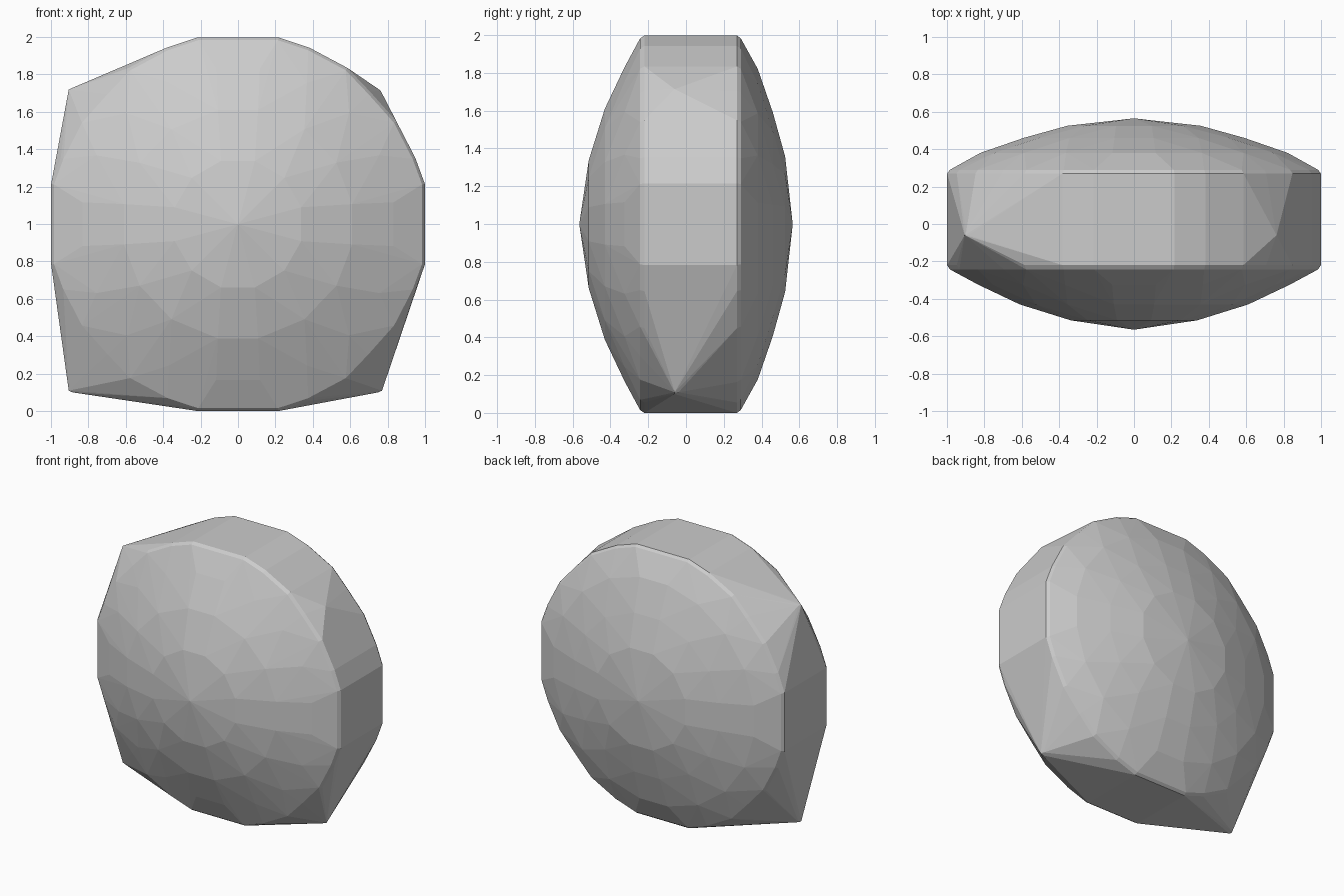
import bpy, bmesh
from math import cos, sin, radians

if "Cube" in bpy.data.objects:
    bpy.data.objects.remove(bpy.data.objects["Cube"])

bm = bmesh.new()


def ring(y, r, angles, scale=None):
    # one mirrored ring of points around the y axis, centred at z = 1
    for i, a in enumerate(angles):
        k = r * (scale[i] if scale else 1)
        x, z = k * cos(radians(a)), k * sin(radians(a))
        for sx in (1, -1):
            for sz in (1, -1):
                bm.verts.new((sx * x, y, 1 + sz * z))


# rim band: faceted wheel with flats at the top, bottom and sides
rim_angles = (12.2, 20.5, 33, 45, 55, 68, 77.8)
rim_radii = (1.022, 1.012, 1.01, 1.0, 1.02, 1.018, 1.022)
for y, r in ((-0.22, 1.0), (-0.243, 0.985), (0.27, 1.0), (0.29, 0.985)):
    ring(y, r, rim_angles, rim_radii)

# shallow domes on front and back
dome_angles = [(15, 45, 75), (10, 32, 55, 80), (8, 26, 45, 64, 82)]
for s, profile in ((-1, ((0.35, 0.515), (0.62, 0.43), (0.84, 0.325))),
                   (1, ((0.37, 0.525), (0.60, 0.46), (0.83, 0.38)))):
    bm.verts.new((0, s * 0.565, 1))
    for (r, y), angles in zip(profile, dome_angles):
        ring(s * y, r, angles)

# pointed corners, slightly blunted
for x, z, sx, sz in ((-0.905, 1.72, 1, 1), (-0.905, 0.11, 1, -1),
                     (0.77, 0.11, -1, -1), (0.762, 1.715, -1, 1)):
    bm.verts.new((x, -0.06, z))
    bm.verts.new((x + sx * 0.02, -0.06, z + sz * 0.009))
    bm.verts.new((x + sx * 0.008, -0.04, z))

# wrap everything in one convex skin
res = bmesh.ops.convex_hull(bm, input=bm.verts[:], use_existing_faces=False)
loose = [v for v in bm.verts if not v.link_faces]
bmesh.ops.delete(bm, geom=loose, context='VERTS')
bmesh.ops.recalc_face_normals(bm, faces=bm.faces[:])
low = min(v.co.z for v in bm.verts)
for v in bm.verts:
    v.co.z -= low

mesh = bpy.data.meshes.new("faceted_shell")
bm.to_mesh(mesh)
bm.free()
shell = bpy.data.objects.new("faceted_shell", mesh)
bpy.context.collection.objects.link(shell)
